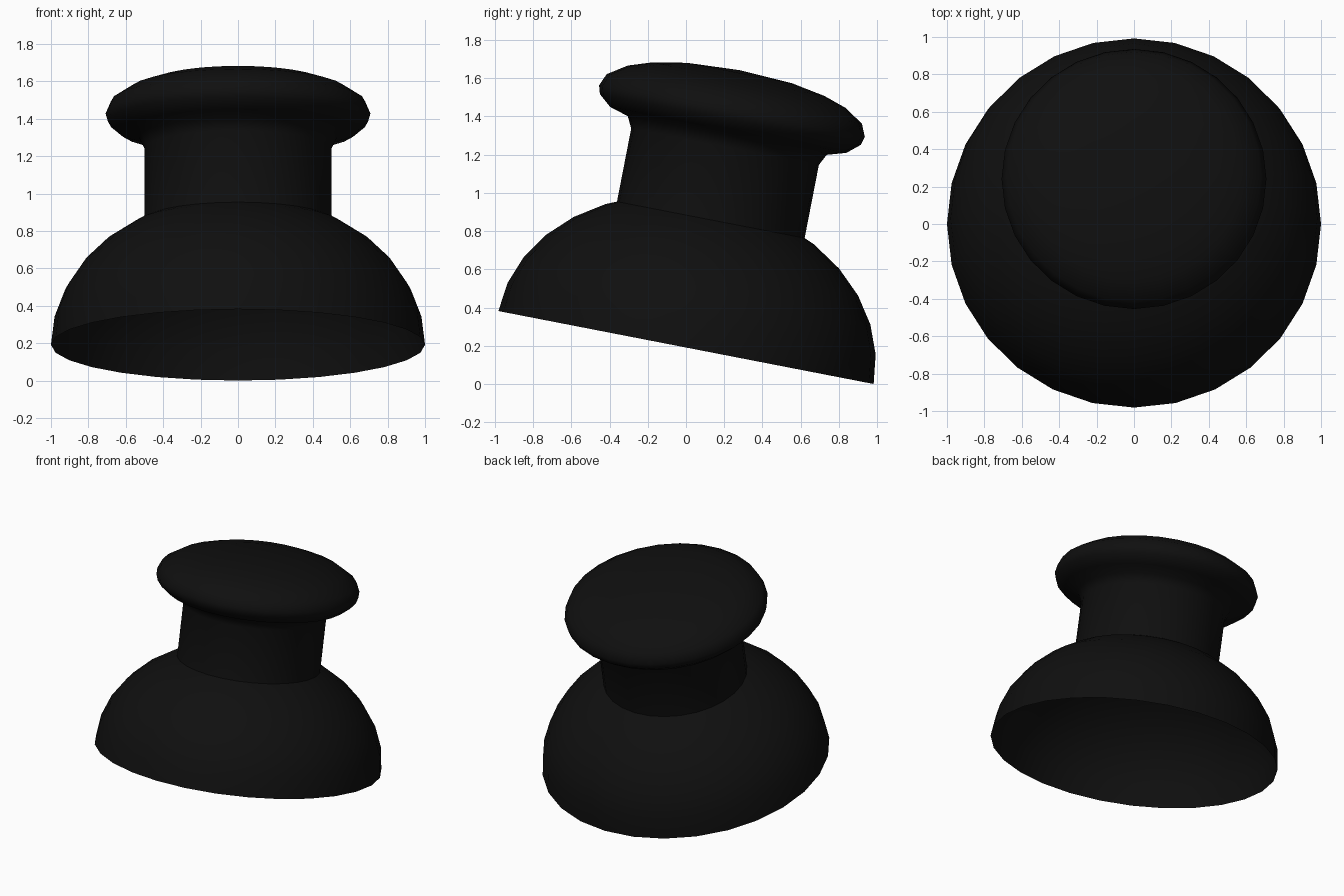
import bpy, bmesh, math
from mathutils import Matrix

if "Cube" in bpy.data.objects:
    bpy.data.objects.remove(bpy.data.objects["Cube"])

SIDES = 28
TILT = -math.radians(11)          # whole piece leans towards +y
LIFT = math.sin(-TILT)            # lowest rim point rests on z = 0

black = bpy.data.materials.new("black rubber")
black.diffuse_color = (0.0048, 0.0048, 0.0048, 1)
black.use_nodes = True
black.node_tree.nodes["Principled BSDF"].inputs["Base Color"].default_value = black.diffuse_color


def lathe(name, profile):
    """Spin a (radius, height) profile round z, then tilt it into place."""
    bm = bmesh.new()
    verts = [bm.verts.new((r, 0, z)) for r, z in profile]
    edges = [bm.edges.new(pair) for pair in zip(verts, verts[1:])]
    bmesh.ops.spin(bm, geom=verts + edges, cent=(0, 0, 0), axis=(0, 0, 1),
                   angle=math.tau, steps=SIDES, use_duplicate=False)
    bmesh.ops.remove_doubles(bm, verts=bm.verts, dist=1e-4)
    bmesh.ops.recalc_face_normals(bm, faces=bm.faces)
    # make sure the outside faces outwards
    if sum(f.normal.dot(f.calc_center_median()) for f in bm.faces) < 0:
        bmesh.ops.reverse_faces(bm, faces=bm.faces)
    bm.transform(Matrix.Translation((0, 0, LIFT)) @ Matrix.Rotation(TILT, 4, 'X'))
    mesh = bpy.data.meshes.new(name)
    bm.to_mesh(mesh)
    bm.free()
    mesh.materials.append(black)
    obj = bpy.data.objects.new(name, mesh)
    bpy.context.collection.objects.link(obj)
    bpy.ops.object.select_all(action='DESELECT')
    obj.select_set(True)
    bpy.context.view_layer.objects.active = obj
    bpy.ops.object.shade_smooth_by_angle(angle=math.radians(50))
    return obj


# Hollow flattened dome, open underneath
STEPS = 8
dome = [(math.cos(math.pi / 2 * i / STEPS), 0.79 * math.sin(math.pi / 2 * i / STEPS))
        for i in range(STEPS)] + [(0, 0.79)]
lathe("dome_base", dome)

# Straight neck flaring into the rounded thumb pad
lathe("neck_and_pad", [
    (0.50, 0.68), (0.50, 1.07), (0.53, 1.13), (0.63, 1.16), (0.695, 1.215),
    (0.708, 1.26), (0.68, 1.325), (0.58, 1.39), (0.46, 1.43), (0.28, 1.463),
    (0, 1.478)])
